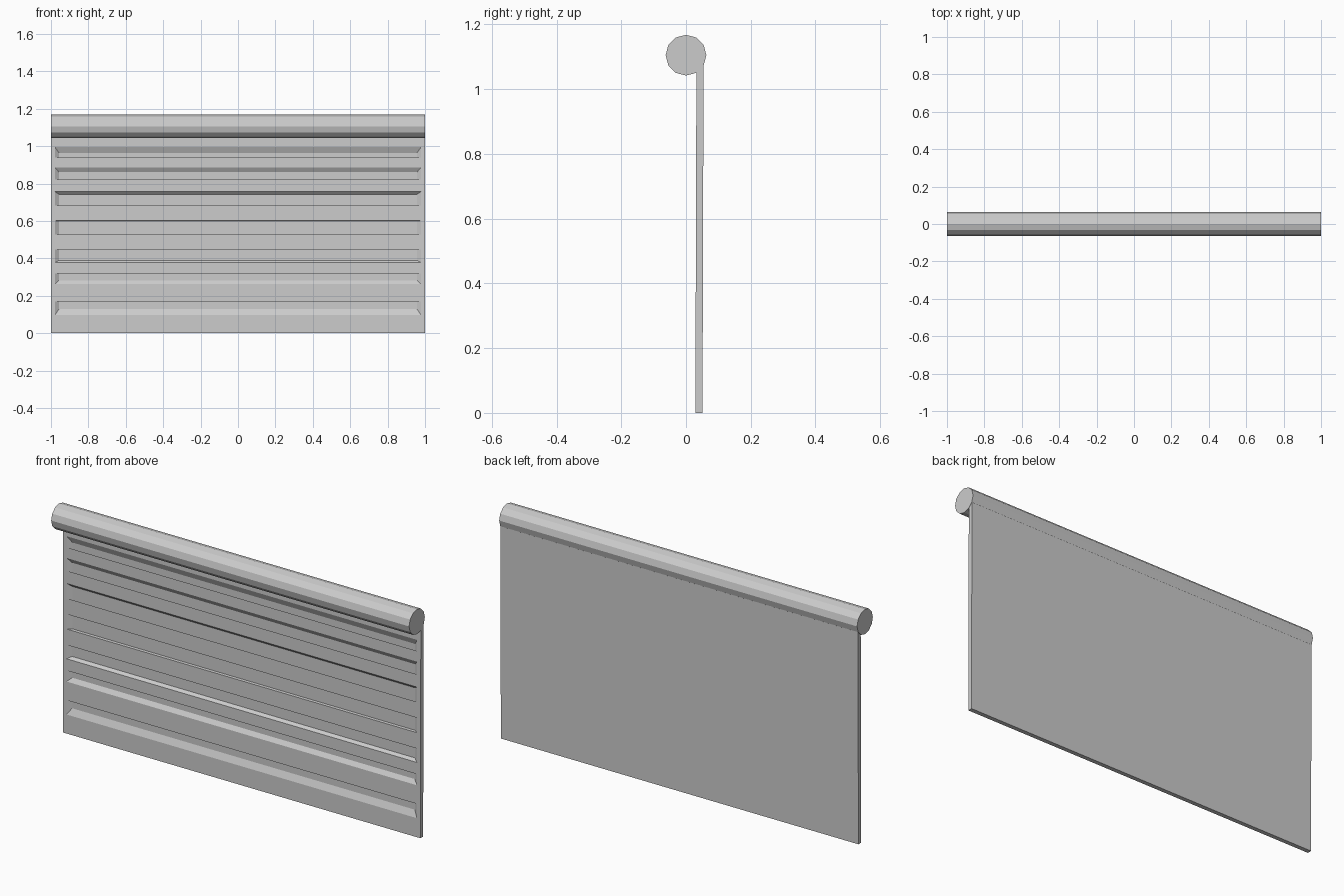
import bpy
import bmesh
from math import pi
from mathutils import Matrix

if "Cube" in bpy.data.objects:
    bpy.data.objects.remove(bpy.data.objects["Cube"], do_unlink=True)

# Single material
grey = bpy.data.materials.new("shutter_grey")
grey.use_nodes = True
colour = (0.6, 0.6, 0.6, 1)
grey.diffuse_color = colour
grey.node_tree.nodes["Principled BSDF"].inputs["Base Color"].default_value = colour


def finish(bm, name):
    bmesh.ops.recalc_face_normals(bm, faces=bm.faces)
    mesh = bpy.data.meshes.new(name)
    bm.to_mesh(mesh)
    bm.free()
    mesh.materials.append(grey)
    obj = bpy.data.objects.new(name, mesh)
    bpy.context.collection.objects.link(obj)
    return obj


# Twelve-sided roller housing along x
bm = bmesh.new()
axis = Matrix.Translation((0, 0, 1.105)) @ Matrix.Rotation(pi / 2, 4, "Y")
bmesh.ops.create_cone(bm, cap_ends=True, segments=12, radius1=0.063,
                      radius2=0.063, depth=2, matrix=axis)
finish(bm, "roller_housing")

# Shutter panel: front sheet divided at the groove edges
grooves = [(0.096, 0.168), (0.262, 0.318), (0.377, 0.447), (0.527, 0.602),
           (0.682, 0.757), (0.821, 0.885), (0.939, 0.995)]
columns = [-0.999, -0.979, 0.979, 0.999]
rows = [0] + [z for pair in grooves for z in pair] + [1.075]
bm = bmesh.new()
grid = [[bm.verts.new((x, 0.029 + 0.003 * z, z)) for x in columns] for z in rows]
groove_faces = []
for r in range(len(rows) - 1):
    for c in range(len(columns) - 1):
        face = bm.faces.new((grid[r][c], grid[r][c + 1],
                             grid[r + 1][c + 1], grid[r + 1][c]))
        if c == 1 and r % 2 == 1:
            groove_faces.append(face)

# Panel thickness and back
rim = [e for e in bm.edges if e.is_boundary]
made = bmesh.ops.extrude_edge_only(bm, edges=rim)["geom"]
for v in made:
    if isinstance(v, bmesh.types.BMVert):
        v.co.y += 0.022
bmesh.ops.edgeloop_fill(bm, edges=[e for e in bm.edges if e.is_boundary])

# Recessed grooves, their floors drawn in towards the panel centre
floors = bmesh.ops.extrude_discrete_faces(bm, faces=groove_faces)["faces"]
for face in floors:
    for v in face.verts:
        v.co.x *= 0.978
        v.co.y += 0.014
        v.co.z = 0.55 + 0.93 * (v.co.z - 0.55)
finish(bm, "shutter_panel")
